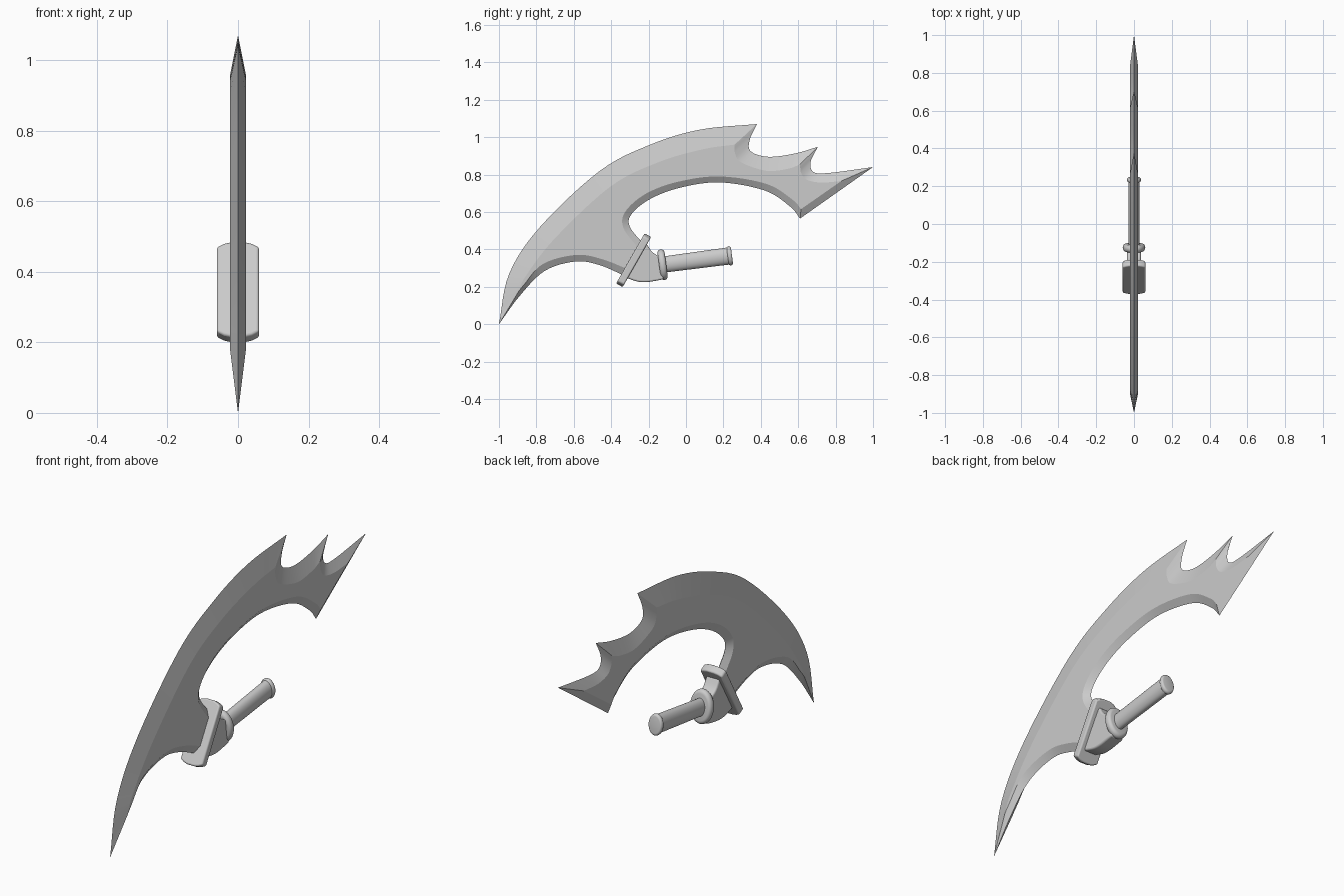
import bpy, bmesh, math
from mathutils import Vector

if "Cube" in bpy.data.objects:
    bpy.data.objects.remove(bpy.data.objects["Cube"])


def make_object(name, bm, angle=30):
    bmesh.ops.recalc_face_normals(bm, faces=bm.faces[:])
    me = bpy.data.meshes.new(name)
    bm.to_mesh(me)
    bm.free()
    ob = bpy.data.objects.new(name, me)
    bpy.context.collection.objects.link(ob)
    bpy.ops.object.select_all(action='DESELECT')
    ob.select_set(True)
    bpy.context.view_layer.objects.active = ob
    bpy.ops.object.shade_smooth_by_angle(angle=math.radians(angle))
    return ob


def spline(points, steps=6):
    """Catmull-Rom samples, leaving out the last point."""
    p = [Vector(q) for q in points]
    if len(p) == 2:
        return [p[0]]
    p = [2 * p[0] - p[1]] + p + [2 * p[-1] - p[-2]]
    out = []
    for a, b, c, d in zip(p, p[1:], p[2:], p[3:]):
        for i in range(steps):
            t = i / steps
            out.append(0.5 * (2 * b + (c - a) * t + (2 * a - 5 * b + 4 * c - d) * t ** 2
                              + (3 * b - a - 3 * c + d) * t ** 3))
    return out


# Blade: each point is edge y, z and the matching ridge y, z
tip_low = (-1, 0, -.895, .175)
tip_a = (.38, 1.07, .26, .96)
tip_b = (.705, .948, .61, .855)
tip_c = (1, .84, .83, .765)
heel = (.61, .565, .615, .615)
root_top = (-.22, .42, -.25, .40)
root_low = (-.31, .25, -.29, .285)
runs = [
    [tip_low, (-.945, .27, -.855, .26), (-.78, .52, -.70, .46), (-.46, .82, -.405, .735),
     (-.19, .96, -.15, .865), (.075, 1.04, .09, .935), tip_a],
    [tip_a, (.342, .99, .262, .915), (.345, .925, .295, .865), (.44, .895, .43, .82),
     (.58, .912, .55, .832), tip_b],
    [tip_b, (.667, .87, .615, .81), (.68, .815, .645, .773), (.76, .808, .72, .757), tip_c],
    [tip_c, heel],
    [heel, (.555, .63, .57, .665), (.42, .715, .43, .75), (.18, .758, .18, .79),
     (-.03, .73, -.04, .762), (-.19, .67, -.21, .70), (-.29, .59, -.322, .605),
     (-.30, .52, -.335, .515), root_top],
    [root_top, root_low],
    [root_low, (-.46, .315, -.45, .348), (-.59, .335, -.59, .37),
     (-.755, .285, -.765, .322), (-.89, .15, -.865, .212), tip_low],
]
loop = [q for run in runs for q in spline(run)]
bm = bmesh.new()
edge = [bm.verts.new((0, q[0], q[1])) for q in loop]
for x in (-.022, .022):
    ridge = [bm.verts.new((x, q[2], q[3])) for q in loop]
    for i in range(len(loop)):
        j = (i + 1) % len(loop)
        bm.faces.new((edge[i], edge[j], ridge[j], ridge[i]))
    bm.faces.new(ridge)
make_object("blade", bm, 10)


def prism(name, outline, offset, bevel):
    """Extrude a closed outline by a vector and round its edges."""
    bm = bmesh.new()
    f = bm.faces.new([bm.verts.new(p) for p in outline])
    new = bmesh.ops.extrude_face_region(bm, geom=[f])["geom"]
    verts = [v for v in new if isinstance(v, bmesh.types.BMVert)]
    bmesh.ops.translate(bm, verts=verts, vec=offset)
    ob = make_object(name, bm)
    mod = ob.modifiers.new("bevel", 'BEVEL')
    mod.width, mod.segments = bevel, 3
    mod.limit_method, mod.angle_limit = 'ANGLE', math.radians(30)
    return ob


# Guard: slanted plate with bowed ends
ang = math.radians(60.4)
along = Vector((0, math.cos(ang), math.sin(ang)))
across = Vector((0, math.sin(ang), -math.cos(ang)))
centre = Vector((0, -.28, .342))
half = [(.06, .138), (.04, .149), (.02, .154), (-.02, .154), (-.04, .149), (-.06, .138)]
outline = [(x, u) for x, u in half] + [(-x, -u) for x, u in half]
prism("guard", [centre - across * .02 + along * u + Vector((x, 0, 0)) for x, u in outline],
      across * .04, .007)

# Collar: wedge between guard and grip
side = spline([(-.21, .43), (-.18, .385), (-.13, .355)], 4) + [Vector((-.12, .355)), Vector((-.12, .24))]
side += spline([(-.15, .234), (-.21, .225), (-.26, .228), (-.325, .25)], 4) + [Vector((-.325, .25))]
prism("collar", [(-.036, p[0], p[1]) for p in side], Vector((.072, 0, 0)), .014)

# Grip parts: oval lathes along the tilted handle axis
tilt = math.radians(7.5)
axis = Vector((0, math.cos(tilt), math.sin(tilt)))
up = Vector((0, -math.sin(tilt), math.cos(tilt)))
start = Vector((0, -.125, .318))


def lathe(name, profile, squash, n=32):
    bm = bmesh.new()
    rings = []
    for s, r in profile:
        rings.append([bm.verts.new(start + axis * s + up * r * math.sin(2 * math.pi * k / n)
                      + Vector((squash * r * math.cos(2 * math.pi * k / n), 0, 0)))
                      for k in range(n)])
    for a, b in zip(rings, rings[1:]):
        for k in range(n):
            j = (k + 1) % n
            bm.faces.new((a[k], a[j], b[j], b[k]))
    bm.faces.new(rings[0])
    bm.faces.new(rings[-1])
    return make_object(name, bm, 40)


def bead(mid, width, radius):
    """Profile of a disc with a rounded rim."""
    h = width / 2
    return [(mid - h * math.cos(math.pi * i / 8), radius - h + h * math.sin(math.pi * i / 8))
            for i in range(9)]


lathe("ferrule", bead(0, .038, .083), .72)
lathe("grip", [(0, .043), (.36, .046)], .66)
lathe("pommel", bead(.362, .024, .052), .72)
